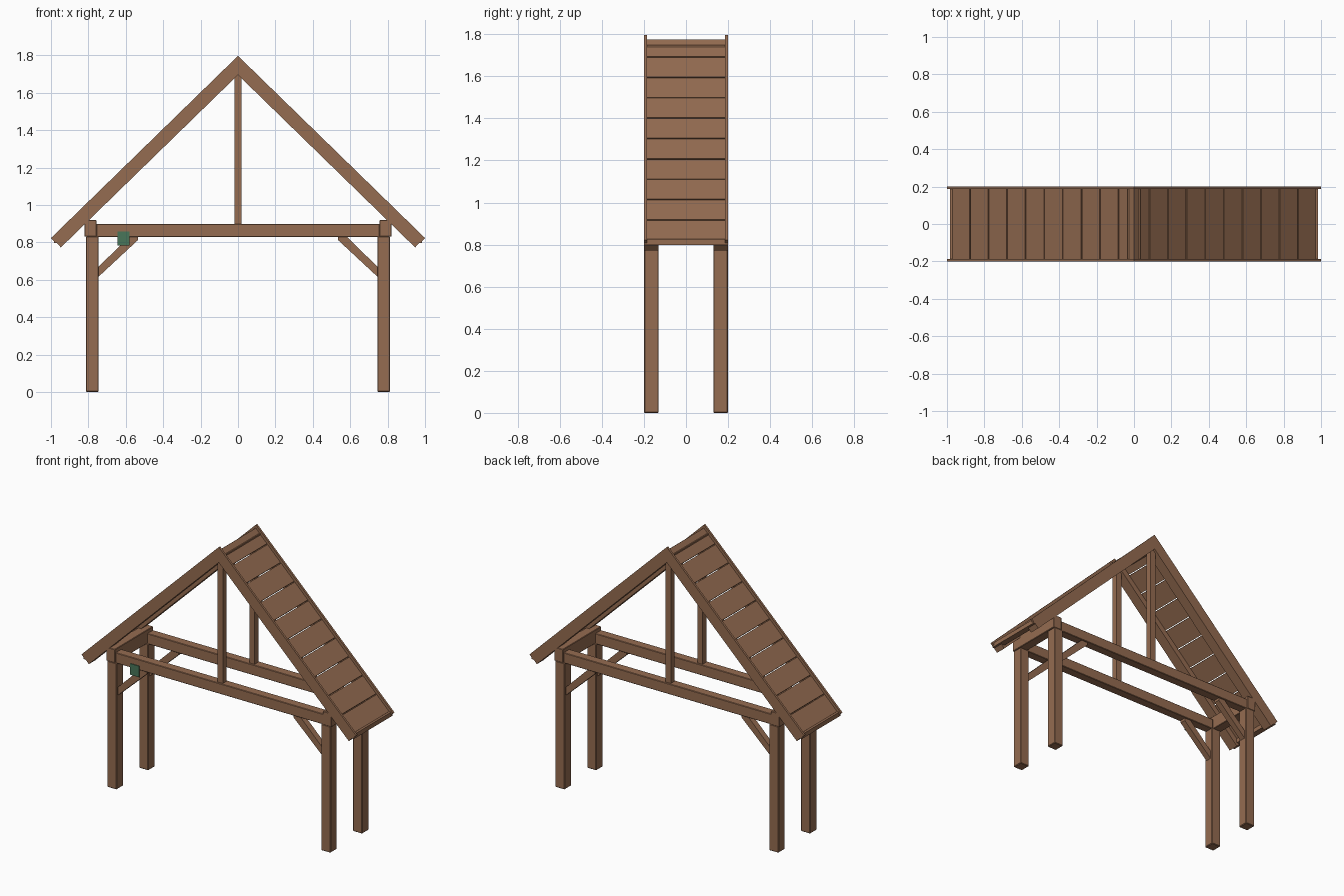
import bpy, bmesh, math

if "Cube" in bpy.data.objects:
    bpy.data.objects.remove(bpy.data.objects["Cube"])

def material(name, rgb):
    m = bpy.data.materials.new(name)
    m.diffuse_color = (*rgb, 1)
    m.use_nodes = True
    m.node_tree.nodes["Principled BSDF"].inputs["Base Color"].default_value = m.diffuse_color
    return m

WOOD = material("brown wood", (0.30, 0.15, 0.082))
GREEN = material("green sign", (0.065, 0.18, 0.10))

def prism(name, pts, y0, y1, mat=WOOD, bevel=0):
    """Extrude an (x, z) outline from y0 to y1."""
    bm = bmesh.new()
    a = [bm.verts.new((x, y0, z)) for x, z in pts]
    b = [bm.verts.new((x, y1, z)) for x, z in pts]
    bm.faces.new(a)
    bm.faces.new(b[::-1])
    for i in range(len(pts)):
        j = (i + 1) % len(pts)
        bm.faces.new((a[i], b[i], b[j], a[j]))
    bmesh.ops.recalc_face_normals(bm, faces=bm.faces)
    me = bpy.data.meshes.new(name)
    bm.to_mesh(me)
    bm.free()
    me.materials.append(mat)
    ob = bpy.data.objects.new(name, me)
    bpy.context.collection.objects.link(ob)
    if bevel:
        mod = ob.modifiers.new("edge_bevel", 'BEVEL')
        mod.width, mod.segments = bevel, 1
    return ob

def box(name, x0, x1, y0, y1, z0, z1, mat=WOOD, bevel=0):
    return prism(name, [(x0, z0), (x1, z0), (x1, z1), (x0, z1)], y0, y1, mat, bevel)

# Roof slope: s runs down the slope, d goes inward from the top edge
APEX = 1.797
ANG = math.atan(0.974)
CA, SA, TA = math.cos(ANG), math.sin(ANG), math.tan(ANG)
LENGTH = 1.0 / CA

def slope(side, s, d):
    return (side * (s * CA - d * SA), APEX - s * SA - d * CA)

def strip(name, side, s0, s1, d0, d1, y0, y1):
    """Band along the slope; s0 None means mitred at the ridge."""
    t0, t1 = (d0 * TA, d1 * TA) if s0 is None else (s0, s0)
    pts = [slope(side, t0, d0), slope(side, s1, d0), slope(side, s1, d1), slope(side, t1, d1)]
    return prism(name, pts, y0, y1)

for f, fn in ((-1, "front"), (1, "back")):
    def span(a, b):
        return sorted((f * a, f * b))
    # Tie beam and king post
    box(fn + "_tie_beam", -0.757, 0.757, *span(0.135, 0.195), 0.829, 0.898, bevel=0.003)
    box(fn + "_king_post", -0.019, 0.019, *span(0.145, 0.185), 0.895, 1.715)
    for s, sn in ((-1, "left"), (1, "right")):
        tag = fn + "_" + sn
        # Post with diagonal brace
        x0, x1 = sorted((s * 0.745, s * 0.813))
        box(tag + "_post", x0, x1, *span(0.13, 0.2), 0, 0.832, bevel=0.004)
        prism(tag + "_brace", [(s * x, z) for x, z in
              ((0.75, 0.612), (0.75, 0.665), (0.58, 0.832), (0.535, 0.832), (0.535, 0.812))],
              *span(0.145, 0.185))
        # Rafter with raised edge board above it
        strip(tag + "_rafter", s, None, LENGTH - 0.003, 0.036, 0.073, *span(0.13, 0.2))
        strip(tag + "_edge_board", s, None, LENGTH, 0, 0.036, *span(0.186, 0.2))

for s, sn in ((-1, "left"), (1, "right")):
    # Wall plate over the posts and batten at the eaves
    x0, x1 = sorted((s * 0.757, s * 0.82))
    box(sn + "_wall_plate", x0, x1, -0.2, 0.2, 0.83, 0.92, bevel=0.003)
    x0, x1 = sorted((s * 0.945, s * 0.985))
    box(sn + "_eaves_batten", x0, x1, -0.2, 0.2, 0.797, 0.826)
    # Roof planks with narrow gaps
    edges = [0.03] + [0.095 + 0.0994 * k for k in range(9)] + [0.985]
    for i in range(10):
        strip(f"{sn}_roof_plank_{i + 1}", s, edges[i] / CA + 0.003, edges[i + 1] / CA - 0.003,
              0.018, 0.035, -0.187, 0.187)

# Ridge beam and ridge cap
box("ridge_beam", -0.034, 0.034, -0.2, 0.2, 1.71, 1.748)
prism("ridge_cap", [(-0.034, 1.74), (0.034, 1.74), (0, 1.775)], -0.187, 0.187)

# Small sign on the front tie beam
box("sign_plate", -0.645, -0.58, -0.2, -0.194, 0.784, 0.857, GREEN)
